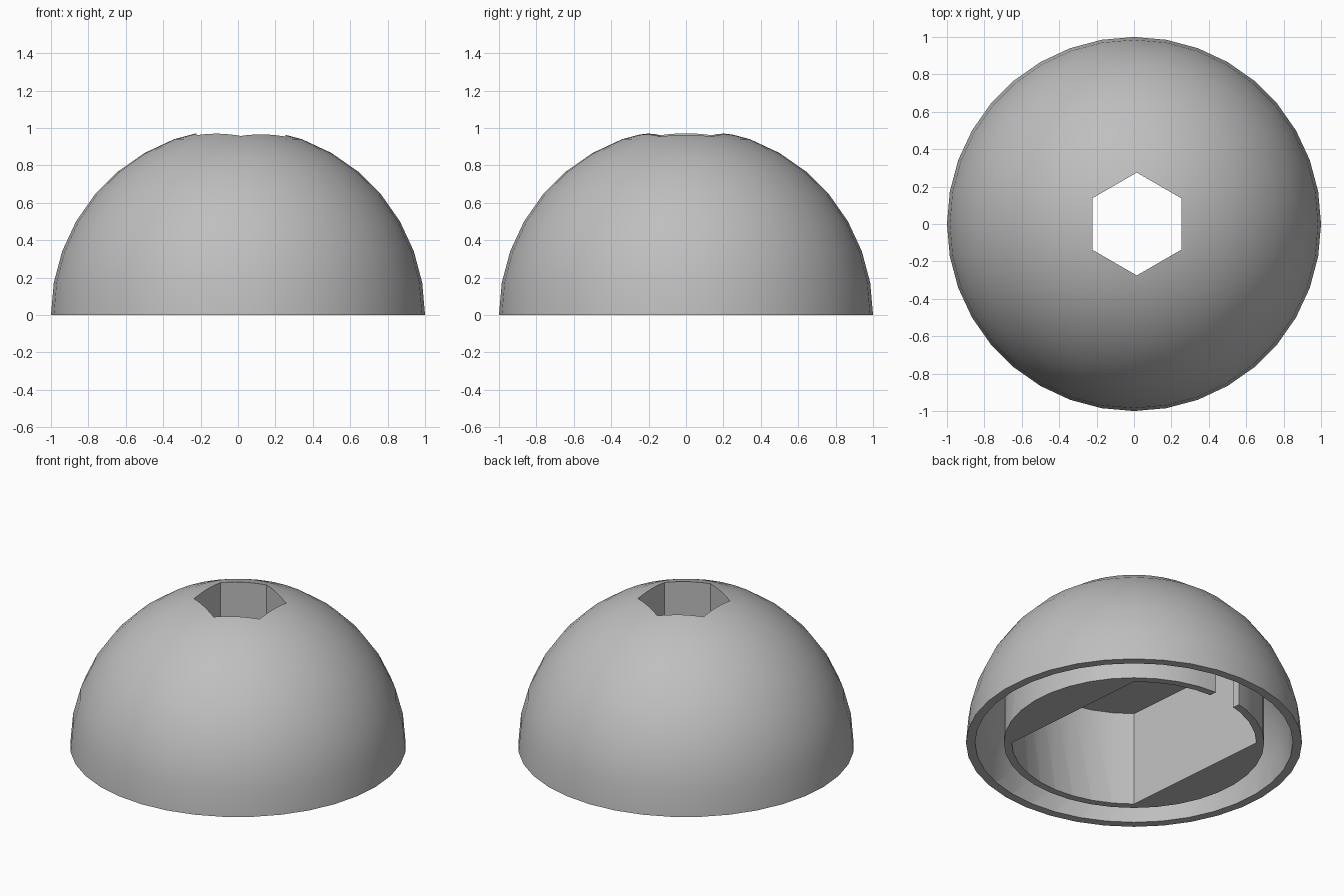
import bpy, bmesh
from math import sin, cos, pi, radians, sqrt
from mathutils import Matrix, Vector

if "Cube" in bpy.data.objects:
    bpy.data.objects.remove(bpy.data.objects["Cube"], do_unlink=True)

R_OUT, R_IN = 1.0, 0.946          # shell radii
R_SLEEVE, R_SLOT = 0.775, 0.728   # inner sleeve radii
CEILING = 0.62                    # top of the slot
SEGMENTS = 36

grey = bpy.data.materials.new("matte_grey")
grey.use_nodes = True
grey.diffuse_color = (0.52, 0.52, 0.52, 1)
grey.node_tree.nodes["Principled BSDF"].inputs["Base Color"].default_value = grey.diffuse_color


def finish(name, bm):
    bmesh.ops.remove_doubles(bm, verts=bm.verts, dist=1e-5)
    bmesh.ops.recalc_face_normals(bm, faces=bm.faces)
    mesh = bpy.data.meshes.new(name)
    bm.to_mesh(mesh)
    bm.free()
    mesh.materials.append(grey)
    obj = bpy.data.objects.new(name, mesh)
    bpy.context.collection.objects.link(obj)
    return obj


def revolve(name, profile, closed):
    """Spin an (r, z) profile round the z axis."""
    bm = bmesh.new()
    verts = [bm.verts.new((r, 0, z)) for r, z in profile]
    pairs = list(zip(verts, verts[1:]))
    if closed:
        pairs.append((verts[-1], verts[0]))
    edges = [bm.edges.new(p) for p in pairs]
    bmesh.ops.spin(bm, geom=verts + edges, cent=(0, 0, 0), axis=(0, 0, 1),
                   angle=2 * pi, steps=SEGMENTS)
    return finish(name, bm)


def prism(name, outline, z0, z1):
    """Extrude an (x, y) outline straight up."""
    bm = bmesh.new()
    face = bm.faces.new([bm.verts.new((x, y, z0)) for x, y in outline])
    top = bmesh.ops.extrude_face_region(bm, geom=[face])["geom"]
    bmesh.ops.translate(bm, vec=(0, 0, z1 - z0),
                        verts=[v for v in top if isinstance(v, bmesh.types.BMVert)])
    return finish(name, bm)


def ring(radius, degrees, cx=0):
    return [(cx + radius * cos(radians(a)), radius * sin(radians(a))) for a in degrees]


# Solid half ball
dome = revolve("dome_cap", [(0, 0)] + [(R_OUT * cos(radians(a)), R_OUT * sin(radians(a)))
                                       for a in range(0, 90, 10)] + [(0, R_OUT)], False)

# Gap between the shell and the sleeve
z_meet = sqrt(R_IN ** 2 - R_SLEEVE ** 2)
gap_profile = [(R_SLEEVE, -0.1), (R_IN, -0.1)]
gap_profile += [(R_IN * cos(radians(a)), R_IN * sin(radians(a))) for a in range(0, 31, 10)]
gap_profile.append((R_SLEEVE, z_meet))
gap = revolve("gap_cutter", gap_profile, True)

# Slot with two flat sides and two round ends
slot = prism("slot_cutter",
             ring(R_SLOT, [*range(50, 141, 10), *range(230, 321, 10)]), -0.1, CEILING)

# Hexagonal hole through the top
hexagon = prism("hex_cutter", ring(0.275, range(30, 390, 60), 0.015), 0.5, 1.2)

# Small notch through one round end of the sleeve
turn = Matrix.Rotation(radians(96.5), 2)
notch = prism("notch_cutter",
              [tuple(turn @ Vector(p)) for p in ((0.6, -0.1), (0.84, -0.1), (0.84, 0.1), (0.6, 0.1))],
              -0.1, 0.3)

bpy.context.view_layer.objects.active = dome
for cutter in (gap, slot, hexagon, notch):
    mod = dome.modifiers.new(cutter.name, "BOOLEAN")
    mod.operation, mod.solver, mod.object = "DIFFERENCE", "EXACT", cutter
    bpy.ops.object.modifier_apply(modifier=mod.name)
    bpy.data.objects.remove(cutter, do_unlink=True)

bpy.ops.object.select_all(action="DESELECT")
dome.select_set(True)
bpy.ops.object.shade_smooth_by_angle(angle=radians(30))
